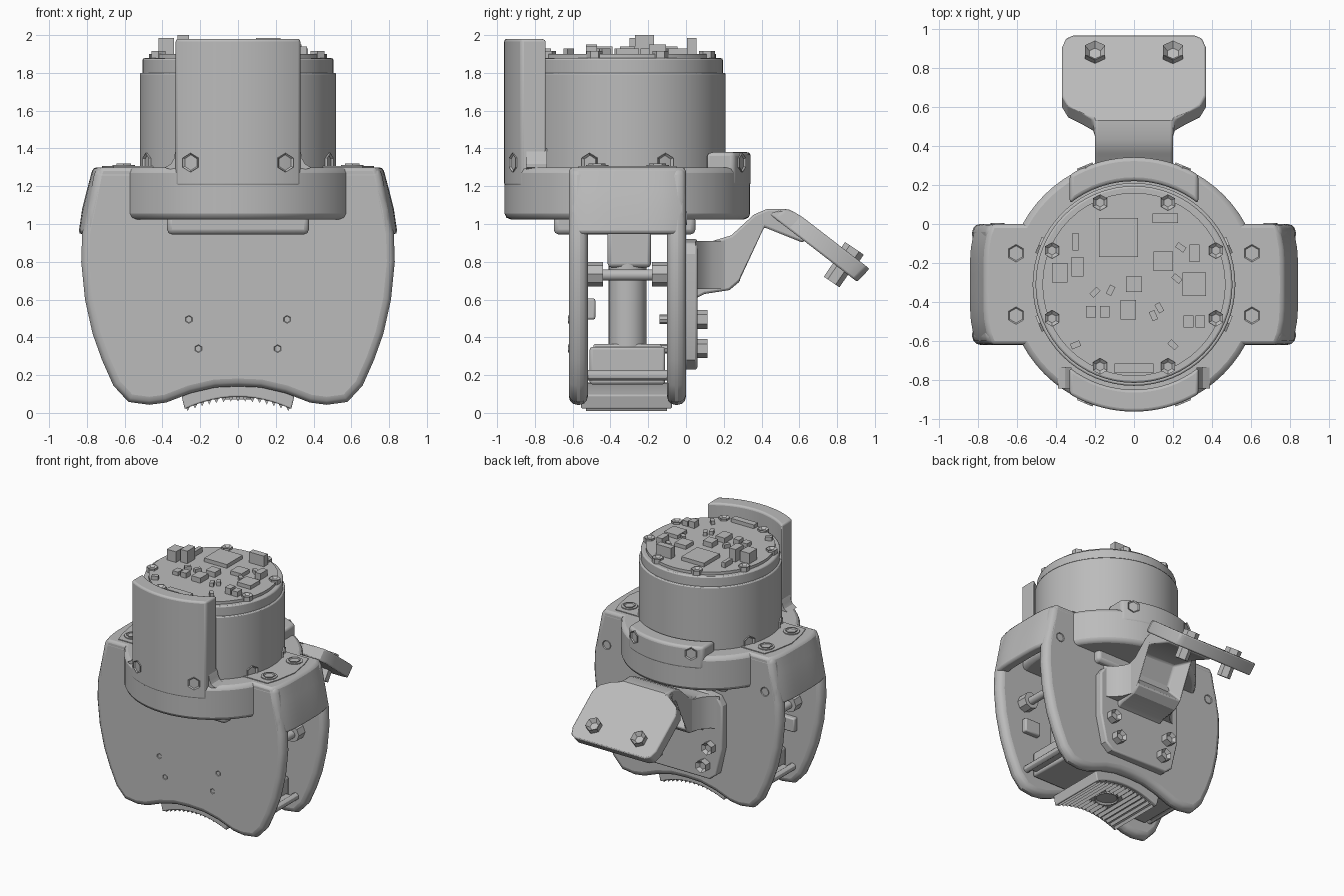
import bpy, bmesh, math
from mathutils import Vector, Matrix

if "Cube" in bpy.data.objects:
    bpy.data.objects.remove(bpy.data.objects["Cube"], do_unlink=True)

GREY = bpy.data.materials.new("plain_grey")
GREY.use_nodes = True
GREY.diffuse_color = (0.5, 0.5, 0.5, 1)
GREY.node_tree.nodes["Principled BSDF"].inputs["Base Color"].default_value = (0.5, 0.5, 0.5, 1)

CY = -0.31                      # motor axis in y
AXIS = Vector((0, CY, 0))


def finish(name, bm, bevel=0.0, segments=2):
    bmesh.ops.recalc_face_normals(bm, faces=bm.faces)
    mesh = bpy.data.meshes.new(name)
    bm.to_mesh(mesh)
    bm.free()
    ob = bpy.data.objects.new(name, mesh)
    bpy.context.collection.objects.link(ob)
    mesh.materials.append(GREY)
    bpy.ops.object.select_all(action='DESELECT')
    ob.select_set(True)
    bpy.context.view_layer.objects.active = ob
    bpy.ops.object.shade_smooth_by_angle(angle=math.radians(30))
    if bevel:
        mod = ob.modifiers.new("edge_bevel", 'BEVEL')
        mod.width, mod.segments = bevel, segments
        mod.limit_method, mod.angle_limit = 'ANGLE', math.radians(40)
    return ob


def prism_bm(pts, axis, lo, hi):
    """Extrude a 2D outline along one axis."""
    place = {'x': lambda a, b, c: (c, a, b),
             'y': lambda a, b, c: (a, c, b),
             'z': lambda a, b, c: (a, b, c)}[axis]
    bm = bmesh.new()
    face = bm.faces.new([bm.verts.new(place(a, b, lo)) for a, b in pts])
    out = bmesh.ops.extrude_face_region(bm, geom=[face])
    moved = [v for v in out["geom"] if isinstance(v, bmesh.types.BMVert)]
    bmesh.ops.translate(bm, verts=moved, vec=place(0, 0, hi - lo))
    bmesh.ops.recalc_face_normals(bm, faces=bm.faces)
    bm.normal_update()
    return bm


def prism(name, pts, axis, lo, hi, bevel=0.0):
    return finish(name, prism_bm(pts, axis, lo, hi), bevel, 3)


def mirrored(half):
    return half + [(-x, z) for x, z in reversed(half) if x > 0]


def box(name, centre, size, bevel=0.0, turn=0.0):
    bm = bmesh.new()
    m = Matrix.Translation(centre) @ Matrix.Rotation(turn, 4, 'Z') @ Matrix.Diagonal((*size, 1))
    bmesh.ops.create_cube(bm, size=1, matrix=m)
    return finish(name, bm, bevel)


def rod(name, r, a, b, sides=24, bevel=0.0, socket=0.0):
    """Cylinder from a to b, with an optional socket sunk in the b end."""
    a, b = Vector(a), Vector(b)
    d = b - a
    bm = bmesh.new()
    m = Matrix.Translation((a + b) / 2) @ d.to_track_quat('Z', 'Y').to_matrix().to_4x4()
    bmesh.ops.create_cone(bm, cap_ends=True, segments=sides, radius1=r, radius2=r,
                          depth=d.length, matrix=m)
    if socket:
        top = [f for f in bm.faces if f.normal.dot(d.normalized()) > 0.99]
        bmesh.ops.inset_region(bm, faces=top, thickness=r * 0.45)
        bmesh.ops.translate(bm, verts=top[0].verts, vec=-d.normalized() * socket)
    return finish(name, bm, bevel)


def arc_band(name, r_in, r_out, half, side, z0, z1, bevel=0.0):
    """Curved wall with straight cut ends; side is -1 for front, 1 for back."""
    def arc(r):
        t = math.asin(half / r)
        angles = [-t + 2 * t * i / 16 for i in range(17)]
        return [(r * math.sin(u), CY + side * r * math.cos(u)) for u in angles]
    return prism(name, arc(r_out) + arc(r_in)[::-1], 'z', z0, z1, bevel)


# Side plates, one at the front and one at the back
outline = mirrored([(0, .14), (.12, .135), (.25, .105), (.38, .055), (.47, .043), (.58, .058),
                    (.66, .145), (.72, .28), (.77, .42), (.81, .6), (.83, .8), (.825, .95),
                    (.79, 1.12), (.755, 1.3)])
prism("front_plate", outline, 'y', -.62, -.52, .042)
prism("back_plate", outline, 'y', -.1, 0, .042)

# Hollow shoulders carrying the motor, bowed outwards between the plates
bm = prism_bm(mirrored([(.5, 1.2), (.71, 1.2), (.735, 1.08), (.755, .95), (.845, .945),
                        (.825, 1.08), (.8, 1.18), (.768, 1.3)]), 'y', -.619, -.001)
for i in range(1, 10):
    bmesh.ops.bisect_plane(bm, geom=bm.verts[:] + bm.edges[:] + bm.faces[:], dist=1e-5,
                           plane_co=(0, -.62 + .062 * i, 0), plane_no=(0, 1, 0))
for v in bm.verts:
    if abs(v.co.x) > .6:
        v.co.x -= math.copysign(.04 * ((v.co.y - CY) / .31) ** 4, v.co.x)
finish("shoulder_shell", bm, .02)
for s, side in ((1, "left"), (-1, "right")):
    prism(side + "_shoulder_pad", [(s * x, y) for x, y in
          ((.45, -.05), (.66, -.05), (.69, -.14), (.72, -.31), (.69, -.48), (.66, -.57), (.45, -.57))],
          'z', 1.295, 1.306)
    for y in (-.15, -.47):
        rod(side + "_shoulder_washer", .06, (s * .605, y, 1.28), (s * .605, y, 1.313), 20)
        rod(side + "_shoulder_bolt", .045, (s * .605, y, 1.28), (s * .605, y, 1.32), 6, 0, .02)
    rod(side + "_plate_plug", .035, (s * .7, -.03, 1.03), (s * .7, .006, 1.03), 16, 0, .02)

# Motor, collar and shield
rod("collar", .65, AXIS + Vector((0, 0, 1.025)), AXIS + Vector((0, 0, 1.3)), 64, .03)
box("collar_lip", (0, -.325, .995), (.75, .75, .1), .025)
rod("motor_body", .52, AXIS + Vector((0, 0, 1.25)), AXIS + Vector((0, 0, 1.8)), 64, .008)
rod("motor_cap", .505, AXIS + Vector((0, 0, 1.79)), AXIS + Vector((0, 0, 1.878)), 64, .01)
arc_band("front_shield", .54, .6525, .33, -1, 1.2, 1.98, .015)
for s in (1, -1):
    prism("shield_fillet", [(s * x, z) for x, z in
          ((.32, 1.4), (.333, 1.38), (.34, 1.345), (.355, 1.318), (.39, 1.298), (.32, 1.28))],
          'y', -.845, -.735)
arc_band("back_raised_collar", .53, .6525, .33, 1, 1.2, 1.38, .02)

# Ring of radial bolts around the collar, and screws on the board above
for k in range(8):
    t = math.radians(22.5 + 45 * k)
    d = Vector((math.sin(t), math.cos(t), 0))
    r = .64 if abs(d.y) > .5 else .51
    z = Vector((0, 0, 1.325))
    rod("collar_bolt", .05, AXIS + z + d * (r - .03), AXIS + z + d * (r + .02), 6, 0, .02)
    p = AXIS + d * .455
    rod("board_screw", .042, p + Vector((0, 0, 1.87)), p + Vector((0, 0, 1.915)), 6, 0, .015)

# Circuit board and its components: x, y, width, depth, top height
rod("circuit_board", .47, AXIS + Vector((0, 0, 1.87)), AXIS + Vector((0, 0, 1.9)), 48)
chips = [(-.08, -.07, .2, .2, 1.93), (.15, -.19, .1, .1, 1.93), (.31, -.31, .12, .12, 1.93),
         (-.38, -.25, .08, .1, 1.985), (-.03, -.44, .08, .1, 1.94), (0, -.31, .08, .08, 1.94),
         (.16, .03, .13, .05, 1.985), (.31, -.15, .05, .09, 1.95), (-.29, -.22, .06, .1, 2.0),
         (-.15, -.45, .05, .06, 1.94), (.28, -.5, .05, .06, 1.95), (.34, -.5, .05, .06, 1.94),
         (-.22, -.45, .05, .06, 1.93), (-.3, -.09, .03, .09, 1.94), (0, -.74, .2, .05, 1.93)]
for x, y, w, d, top in chips:
    box("chip", (x, y, (1.89 + top) / 2), (w, d, top - 1.89))
for x, y in ((.1, -.47), (.13, -.43), (-.2, -.35), (-.12, -.34), (.22, -.28), (.24, -.12), (-.3, -.62), (.2, -.62)):
    box("small_component", (x, y, 1.91), (.03, .05, .04), 0, x * 4)

# Mechanism between the plates
box("carriage", (0, CY, .25), (1.06, .4, .2), .015)
box("carriage_cap", (0, CY, .345), (.98, .36, .04), .01)
for s, side in ((1, "left"), (-1, "right")):
    rod(side + "_piston", .1, (s * .4, CY, .34), (s * .4, CY, .8), 24, .01)
    box(side + "_piston_mount", (s * .4, CY + .01, .88), (.2, .23, .22), .02)
    rod(side + "_cross_rod", .03, (s * .6, -.54, .73), (s * .6, -.08, .73), 16)
    for y in (-.48, -.14):
        rod(side + "_rod_collar", .065, (s * .6, y - .04, .735), (s * .6, y + .04, .735), 8)
    rod(side + "_lower_bar", .028, (s * .58, -.53, .2), (s * .58, -.09, .2), 12)
    box(side + "_link", (s * .55, CY, .2), (.06, .34, .05), .01)
    box(side + "_inner_stop", (s * .55, -.505, .55), (.14, .05, .11), .01)

# Arched gripping pad with teeth underneath
def arch(x, top):
    return top - .72 * x * x
xs = [-.3 + .6 * i / 12 for i in range(13)]
prism("grip_pad", [(x, arch(x, .16)) for x in xs] + [(x * .94, arch(x, .085)) for x in reversed(xs)],
      'y', -.555, -.075, .008)
for i in range(15):
    x = -.266 + .038 * i
    z = arch(x, .088)
    for y0, y1 in ((-.53, -.4), (-.22, -.1)) if abs(x) < .1 else ((-.53, -.1),):
        prism("grip_tooth", [(x - .014, z), (x + .014, z), (x, z - .027)], 'y', y0, y1)
rod("grip_hub", .085, (0, CY, .2), (0, CY, .07), 20, 0, .05)

# Rear bracket: mounting plate, hollowed arm and tilted paddle
prism("bracket_plate", mirrored([(.25, .23), (.31, .28), (.36, .5), (.36, .84), (.32, .9), (.2, .92)]),
      'y', -.01, .06, .012)
prism("bracket_flare", mirrored([(.33, .05), (.27, .085), (.225, .14), (.195, .22)]), 'z', .655, .91)
bm = prism_bm([(.04, .91), (.14, .91), (.24, .94), (.36, 1.05), (.43, 1.08), (.53, 1.08), (.6, 1.03),
               (.66, .97), (.62, .9), (.42, .98), (.29, .7), (.23, .65), (.1, .63), (.04, .6)], 'x', -.2, .2)
under = [f for f in bm.faces if f.normal.y > .7 and f.normal.z < -.2 and f.calc_area() > .08]
bmesh.ops.inset_individual(bm, faces=under, thickness=.085)
for f in under:
    bmesh.ops.translate(bm, verts=f.verts, vec=f.normal * -.12)
finish("bracket_arm", bm, .012)

bm = prism_bm(mirrored([(.2, .5), (.21, .54), (.27, .575), (.34, .61), (.37, .66), (.37, .91), (.35, .955),
                        (.31, .972)]), 'z', -.12, 0)
for v in bm.verts:
    v.co.y += v.co.z * .55
    v.co.z = min(v.co.z + 1.065 - .77 * (v.co.y - .58), 1.075)
finish("bracket_paddle", bm, .01)

tilt = Vector((0, .56, .83))
for s in (1, -1):
    c = Vector((s * .2, .83, .78))
    rod("paddle_bolt", .06, c, c + tilt * .11, 6, 0, .03)
    rod("paddle_nut", .05, c, c - tilt * .105, 6, 0, .02)
    for x, z in ((.26, .495), (.21, .34)):
        rod("bracket_bolt", .05, (s * x, .03, z), (s * x, .115, z), 6, 0, .025)
        rod("front_plate_pin", .021, (s * x, -.6, z), (s * x, -.624, z), 6, 0, .01)
        rod("inner_pin", .025, (s * x, -.08, z), (s * x, -.14, z), 8)
